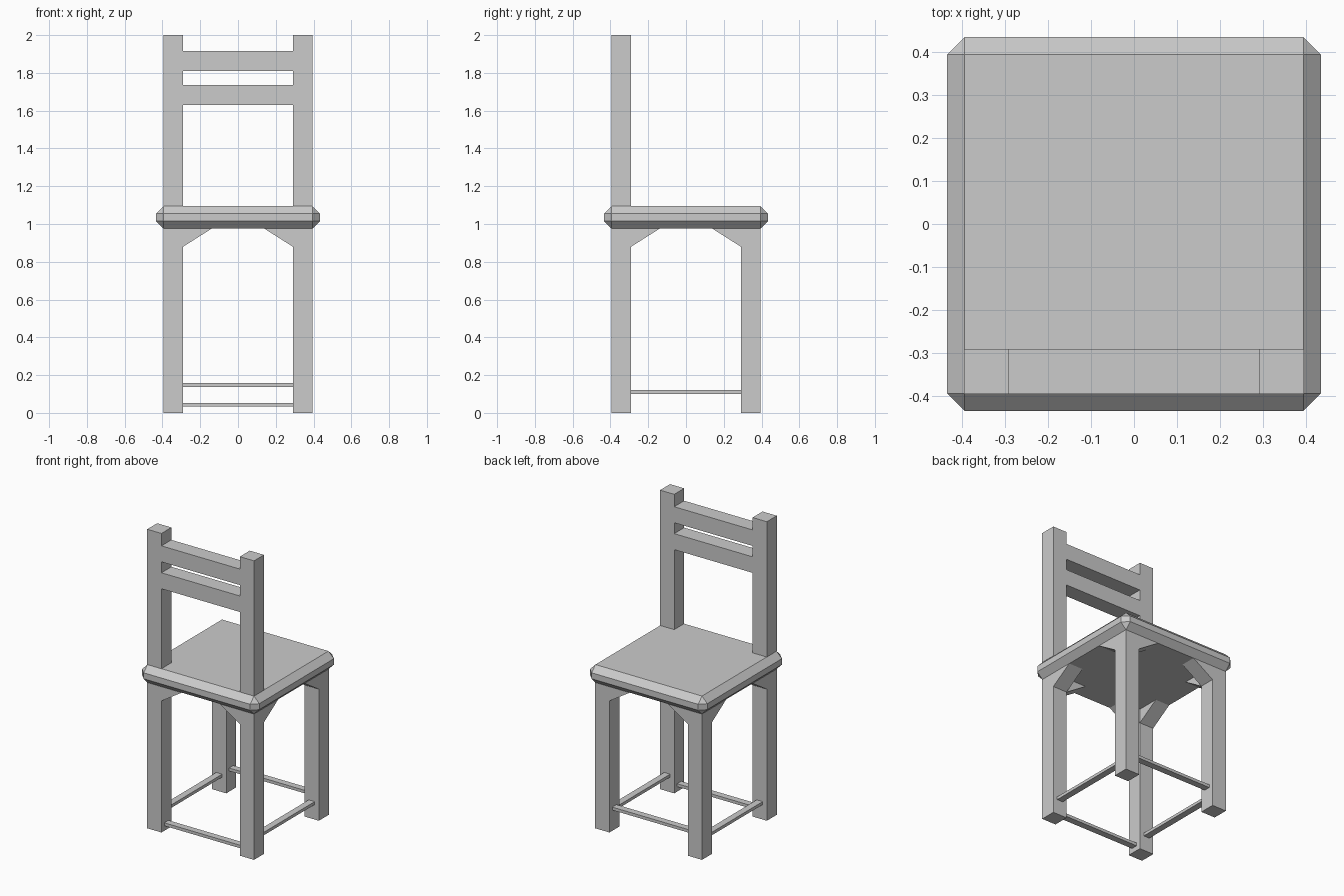
import bpy
import bmesh

default = bpy.data.objects.get("Cube")
if default:
    bpy.data.objects.remove(default)

grey = bpy.data.materials.new("light grey")
grey.use_nodes = True
colour = (0.6, 0.6, 0.6, 1)
grey.diffuse_color = colour
grey.node_tree.nodes["Principled BSDF"].inputs["Base Color"].default_value = colour

OUT, IN = 0.395, 0.29          # outer and inner faces of the legs
MID = (OUT + IN) / 2
SEAT_LOW, SEAT_TOP = 0.975, 1.095


def finish(name, bm):
    bmesh.ops.recalc_face_normals(bm, faces=bm.faces)
    mesh = bpy.data.meshes.new(name)
    bm.to_mesh(mesh)
    bm.free()
    mesh.materials.append(grey)
    obj = bpy.data.objects.new(name, mesh)
    bpy.context.collection.objects.link(obj)
    return obj


def box(name, x, y, z):
    """Box from (low, high) pairs on each axis."""
    bm = bmesh.new()
    bmesh.ops.create_cube(bm, size=1)
    for v in bm.verts:
        v.co = [sum(r) / 2 + c * (r[1] - r[0]) for c, r in zip(v.co, (x, y, z))]
    return finish(name, bm)


def brace(name, sx, sy, along_x):
    """Triangular bracket between a leg and the underside of the seat."""
    bm = bmesh.new()
    ends = []
    for d in (IN, OUT):
        ends.append([bm.verts.new((sx * a, sy * d, z) if along_x else (sx * d, sy * a, z))
                     for a, z in ((IN, 0.88), (IN, SEAT_LOW), (0.14, SEAT_LOW))])
    a, b = ends
    bm.faces.new(a)
    bm.faces.new(b)
    for i in range(3):
        j = (i + 1) % 3
        bm.faces.new((a[i], a[j], b[j], b[i]))
    return finish(name, bm)


def span(sign):
    return tuple(sorted((sign * IN, sign * OUT)))


# Seat with chamfered edges
seat = box("seat", (-0.434, 0.434), (-0.434, 0.434), (SEAT_LOW, SEAT_TOP))
chamfer = seat.modifiers.new("chamfer", "BEVEL")
chamfer.width = 0.04
chamfer.segments = 1

# Legs, braces and backrest posts
for sx, side in ((-1, "right"), (1, "left")):
    for sy, end in ((-1, "front"), (1, "back")):
        box(f"{end}_{side}_leg", span(sx), span(sy), (0, SEAT_LOW))
        brace(f"{end}_{side}_cross_brace", sx, sy, True)
        brace(f"{end}_{side}_side_brace", sx, sy, False)
    box(f"{side}_backrest_post", span(sx), span(-1), (SEAT_TOP, 2))

# Backrest rails
for name, z in (("lower", (1.63, 1.737)), ("upper", (1.81, 1.917))):
    box(f"{name}_backrest_rail", (-IN, IN), span(-1), z)

# Thin stretchers between the legs
HALF = 0.022
for name, sign, z in (("front", -1, 0.033), ("back", 1, 0.138)):
    c = sign * MID
    box(f"{name}_stretcher", (-IN, IN), (c - HALF, c + HALF), (z, z + 0.02))
for name, sign in (("right", -1), ("left", 1)):
    c = sign * MID
    box(f"{name}_stretcher", (c - HALF, c + HALF), (-IN, IN), (0.1, 0.12))
